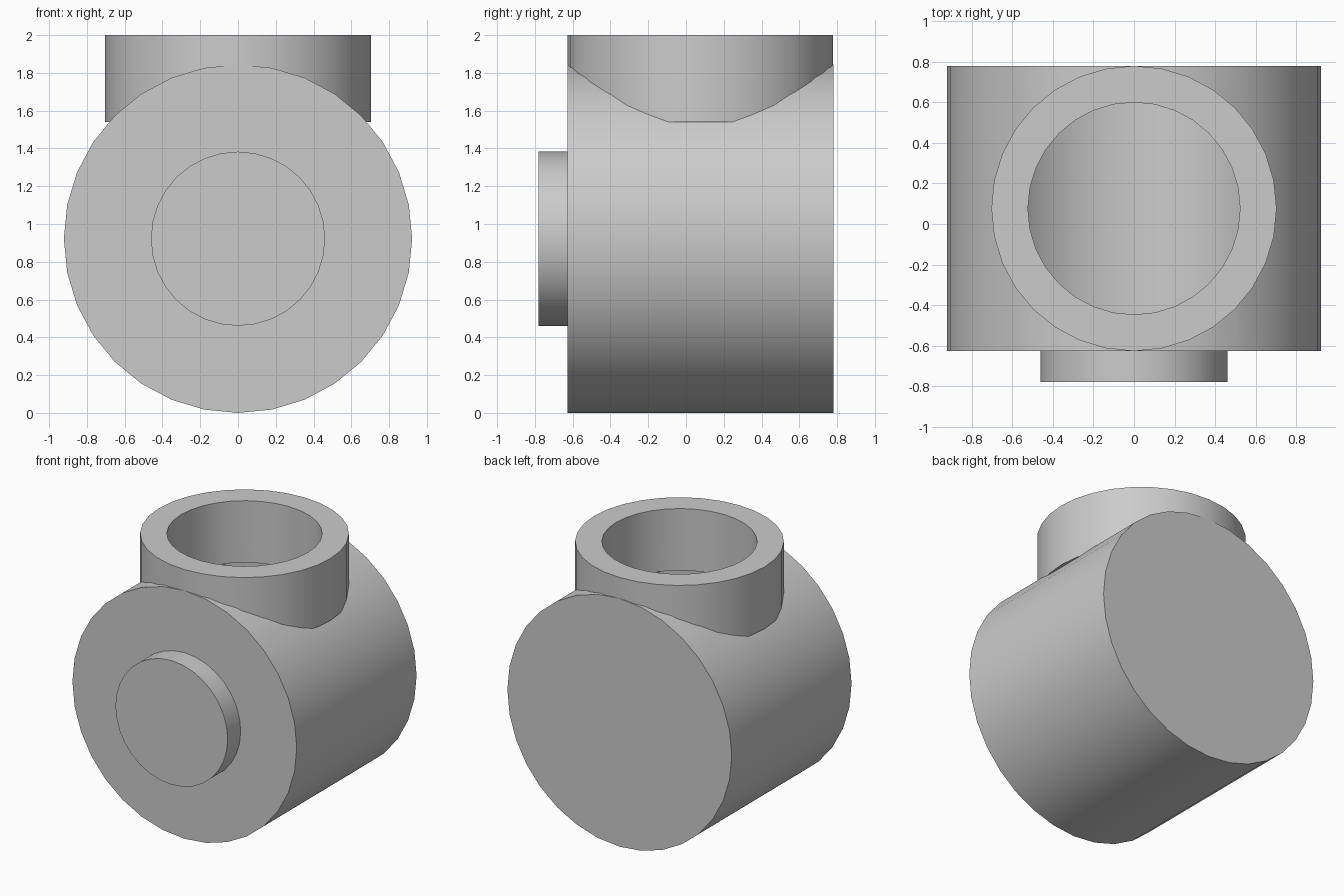
import bpy
import math

if "Cube" in bpy.data.objects:
    bpy.data.objects.remove(bpy.data.objects["Cube"], do_unlink=True)

grey = bpy.data.materials.new("plain_grey")
grey.use_nodes = True
colour = (0.6, 0.6, 0.6, 1)
grey.diffuse_color = colour
grey.node_tree.nodes["Principled BSDF"].inputs["Base Color"].default_value = colour

SIDES = 32
RADIUS = 0.922          # body radius, also the height of its axis
BACK, FRONT = 0.78, -0.627
MIDDLE = (BACK + FRONT) / 2
WALL = 0.182


def upright(name, radius, low, high):
    """Vertical cylinder on the collar axis."""
    bpy.ops.mesh.primitive_cylinder_add(
        vertices=SIDES, radius=radius, depth=high - low,
        location=(0, MIDDLE, (low + high) / 2))
    return finish(name)


def lengthwise(name, radius, start, end):
    """Cylinder along y on the body axis."""
    bpy.ops.mesh.primitive_cylinder_add(
        vertices=SIDES, radius=radius, depth=end - start,
        location=(0, (start + end) / 2, RADIUS), rotation=(math.pi / 2, 0, 0))
    return finish(name)


def finish(name):
    obj = bpy.context.object
    obj.name = name
    obj.data.materials.append(grey)
    return obj


def cut(target, cutter):
    mod = target.modifiers.new("cut", "BOOLEAN")
    mod.operation = "DIFFERENCE"
    mod.solver = "EXACT"
    mod.object = cutter
    bpy.context.view_layer.objects.active = target
    bpy.ops.object.modifier_apply(modifier=mod.name)


# Main parts
body = lengthwise("body", RADIUS, FRONT, BACK)
collar = upright("collar", 0.703, 1.54, 2)
boss = lengthwise("front_boss", RADIUS / 2, -0.78, FRONT + 0.01)

# Hollow the body and open it through the collar
cavity = lengthwise("cavity_cutter", RADIUS - WALL, FRONT + 0.15, BACK - 0.15)
bore = upright("bore_cutter", 0.523, RADIUS, 2.1)
cut(body, cavity)
cut(body, bore)
cut(collar, bore)
for cutter in (cavity, bore):
    bpy.data.objects.remove(cutter, do_unlink=True)

# Smooth round walls, sharp rims
for part in (body, collar, boss):
    bpy.ops.object.select_all(action="DESELECT")
    part.select_set(True)
    bpy.context.view_layer.objects.active = part
    bpy.ops.object.shade_smooth_by_angle(angle=math.radians(30))
